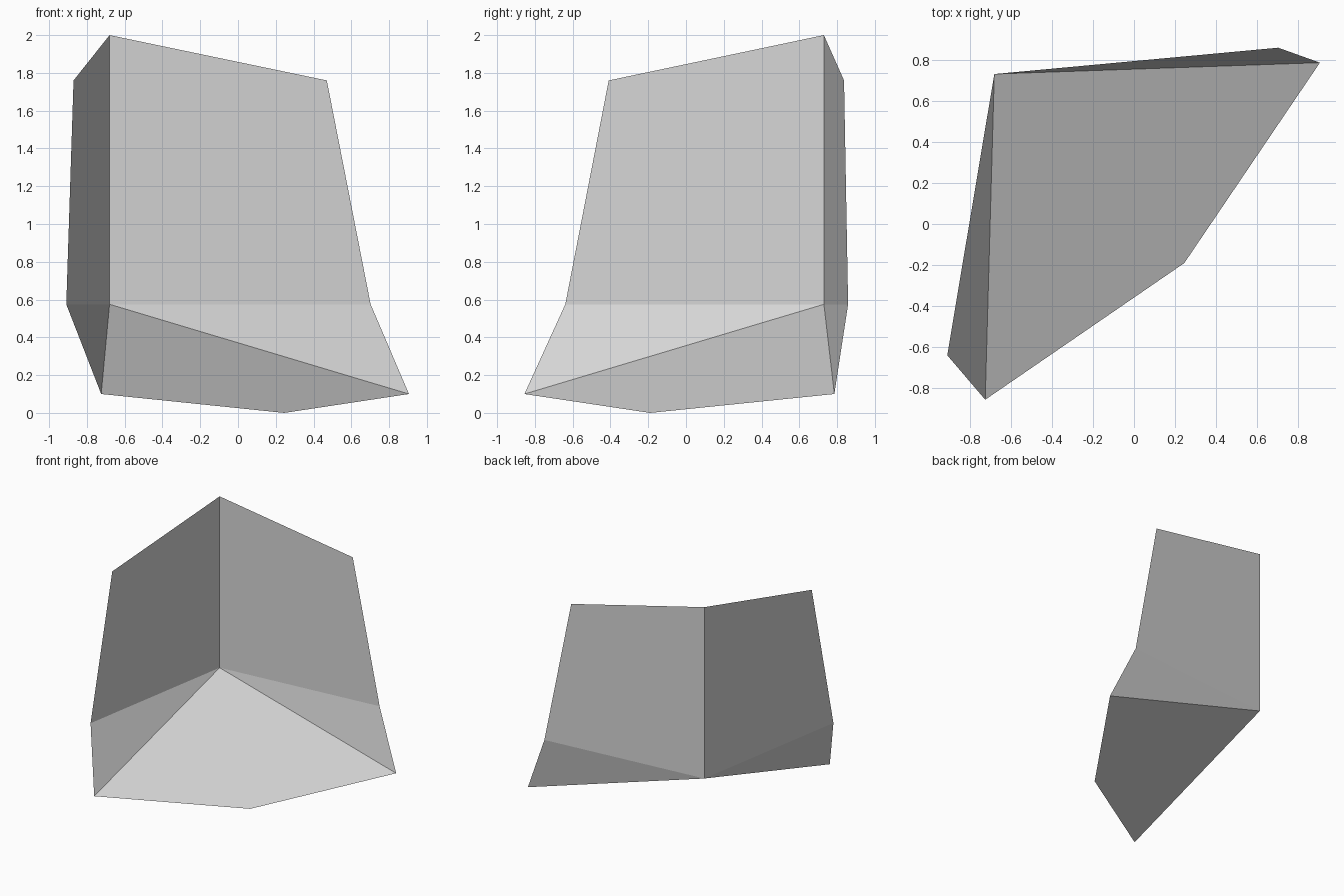
import bpy
import bmesh
from math import cos, sin, radians
from mathutils import Vector

cube = bpy.data.objects.get("Cube")
if cube:
    bpy.data.objects.remove(cube, do_unlink=True)

grey = bpy.data.materials.new("light grey")
grey.use_nodes = True
colour = (0.66, 0.66, 0.66, 1.0)
grey.diffuse_color = colour
grey.node_tree.nodes["Principled BSDF"].inputs["Base Color"].default_value = colour

# The vertical corner edge shared by both walls
corner_top = Vector((-0.68, 0.73, 2.0))
corner_base = Vector((-0.68, 0.73, 0.575))


def from_corner(reach, degrees, height):
    """Point at a horizontal reach and heading away from the corner edge."""
    heading = radians(degrees)
    return Vector((corner_base.x + reach * cos(heading),
                   corner_base.y + reach * sin(heading), height))


def add_sheet(name, panels, facing):
    """Thin sheet of flat panels, turned so that its panels look along facing."""
    bm = bmesh.new()
    for panel in panels:
        face = bm.faces.new([bm.verts.new(point) for point in panel])
        face.normal_update()
        if face.normal.dot(facing) < 0:
            face.normal_flip()
    bmesh.ops.remove_doubles(bm, verts=bm.verts[:], dist=0.001)
    mesh = bpy.data.meshes.new(name)
    bm.to_mesh(mesh)
    bm.free()
    mesh.materials.append(grey)
    sheet = bpy.data.objects.new(name, mesh)
    bpy.context.collection.objects.link(sheet)


def add_wall(name, wall_heading, foot_heading, facing):
    """Upright panel with a bent triangular skirt; returns the skirt's foot."""
    upper = from_corner(1.155, wall_heading, 1.76)
    bend = from_corner(1.388, wall_heading, corner_base.z)
    foot = from_corner(1.586, foot_heading, 0.1)
    add_sheet(name, [(corner_top, corner_base, bend, upper),
                     (corner_base, foot, bend)], facing)
    return foot


# Two walls meeting at the corner edge
back_foot = add_wall("back_wall", 5.3, 2.0, Vector((0, -1, 0)))
side_foot = add_wall("side_wall", -99.5, -91.6, Vector((1, 0, 0)))

# Sloping floor spanning the feet of both walls
floor_tip = Vector((0.245, -0.19, 0.0))
add_sheet("sloping_floor", [(corner_base, side_foot, floor_tip, back_foot)],
          Vector((0, 0, 1)))
